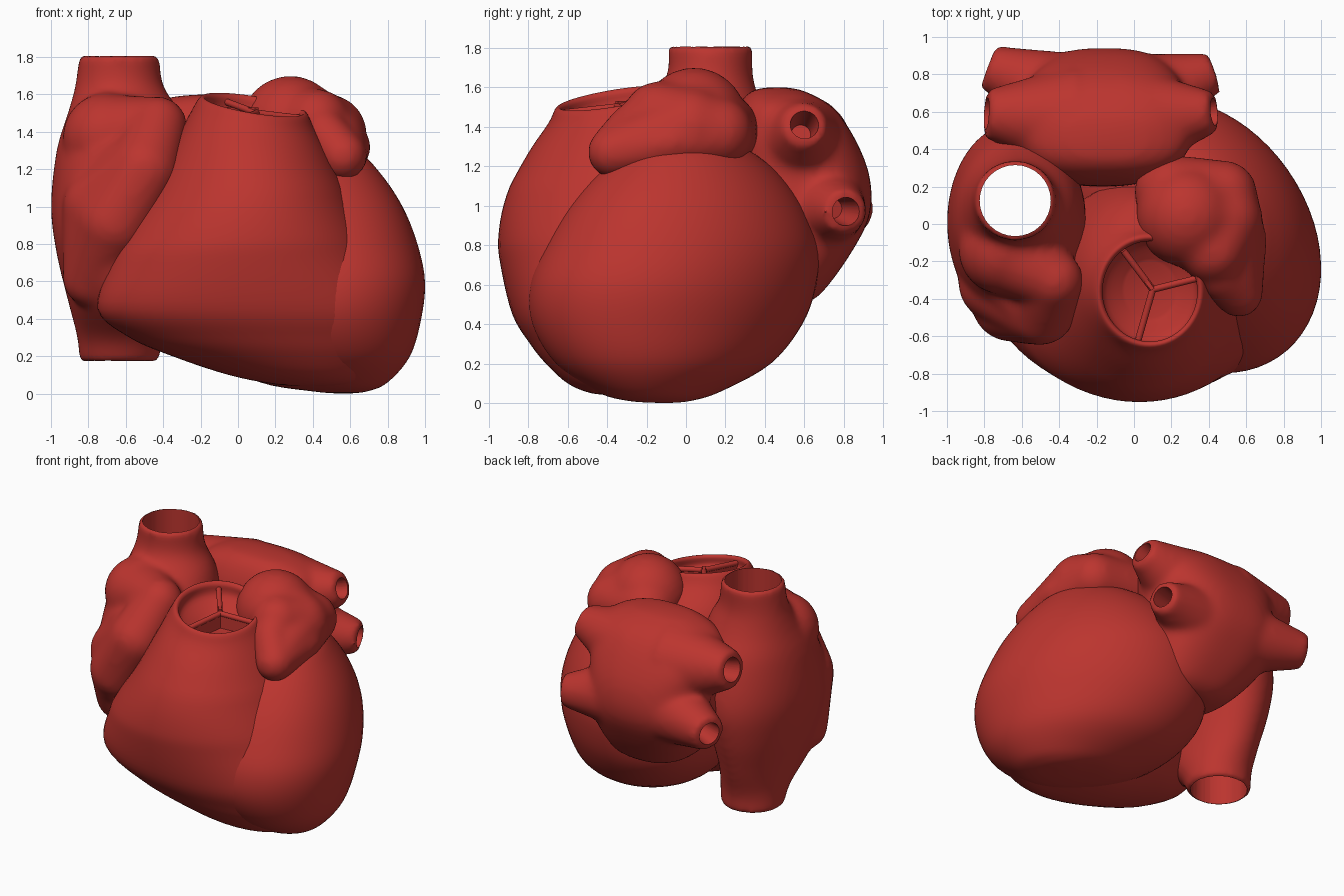
import bpy
import bmesh
import math
from mathutils import Matrix, Vector

cube = bpy.data.objects.get("Cube")
if cube:
    bpy.data.objects.remove(cube, do_unlink=True)

red = bpy.data.materials.new("muscle red")
red.use_nodes = True
red.diffuse_color = (0.5, 0.035, 0.028, 1)
red.node_tree.nodes["Principled BSDF"].inputs["Base Color"].default_value = red.diffuse_color

SIDES = 64
STEPS = 5


def spline(p, q, r, s, t):
    """Catmull-Rom blend between q and r."""
    return [0.5 * (2 * b + (c - a) * t + (2 * a - 5 * b + 4 * c - d) * t * t
                   + (3 * b - a - 3 * c + d) * t ** 3)
            for a, b, c, d in zip(p, q, r, s)]


def loft(bm, rings, skew=0.0, power=1.0):
    """Closed body through oval rings given as (z, x min, x max, y min, y max)."""
    levels = []
    last = len(rings) - 1
    for i in range(last):
        p, q, r, s = (rings[max(0, min(last, i + k))] for k in (-1, 0, 1, 2))
        levels += [spline(p, q, r, s, k / STEPS) for k in range(STEPS)]
    levels.append(rings[last])
    loops = []
    for z, left, right, front, back in levels:
        rx = (right - left) / 2 / math.sqrt(1 + skew * skew)
        ry = (back - front) / 2
        loop = []
        for k in range(SIDES):
            a = math.tau * k / SIDES
            c, s = (math.copysign(abs(f(a)) ** power, f(a)) for f in (math.cos, math.sin))
            loop.append(bm.verts.new(((left + right) / 2 + rx * (c - skew * s),
                                      (front + back) / 2 + ry * s, z)))
        loops.append(loop)
    for low, high in zip(loops, loops[1:]):
        for k in range(SIDES):
            n = (k + 1) % SIDES
            bm.faces.new((low[k], low[n], high[n], high[k]))
    bm.faces.new(reversed(loops[0]))
    bm.faces.new(loops[-1])


def rod(bm, a, b, ra, rb):
    """Flat-ended tapered tube from a to b."""
    a, b = Vector(a), Vector(b)
    turn = (b - a).to_track_quat("Z", "Y").to_matrix().to_4x4()
    bmesh.ops.create_cone(bm, cap_ends=True, segments=32, radius1=ra, radius2=rb,
                          depth=(b - a).length,
                          matrix=Matrix.Translation((a + b) / 2) @ turn)


def limb(bm, balls):
    """Rounded chain through balls given as (position, radius)."""
    for pos, radius in balls:
        bmesh.ops.create_uvsphere(bm, u_segments=24, v_segments=16, radius=radius,
                                  matrix=Matrix.Translation(pos))
    for (a, ra), (b, rb) in zip(balls, balls[1:]):
        rod(bm, a, b, ra, rb)


def make(name, bm, fuse=0, soften=6, holes=()):
    """Turn a bmesh into a finished object: fuse the pieces, soften, bore holes."""
    bmesh.ops.recalc_face_normals(bm, faces=bm.faces[:])
    mesh = bpy.data.meshes.new(name)
    bm.to_mesh(mesh)
    bm.free()
    obj = bpy.data.objects.new(name, mesh)
    bpy.context.scene.collection.objects.link(obj)
    if fuse:
        remesh = obj.modifiers.new("fuse", "REMESH")
        remesh.mode = "VOXEL"
        remesh.voxel_size = fuse
        smooth = obj.modifiers.new("soften", "SMOOTH")
        smooth.factor = 0.5
        smooth.iterations = soften
    cutters = []
    for hole in holes:
        drill = bmesh.new()
        rod(drill, *hole)
        cutter = make("drill", drill)
        cutter.hide_render = True
        cutters.append(cutter)
        cut = obj.modifiers.new("bore", "BOOLEAN")
        cut.operation = "DIFFERENCE"
        cut.solver = "EXACT"
        cut.object = cutter
    if obj.modifiers:
        graph = bpy.context.evaluated_depsgraph_get()
        baked = bpy.data.meshes.new_from_object(obj.evaluated_get(graph))
        obj.modifiers.clear()
        obj.data = baked
    for cutter in cutters:
        bpy.data.objects.remove(cutter, do_unlink=True)
    obj.data.materials.clear()
    obj.data.materials.append(red)
    obj.data.shade_smooth()
    obj.data.set_sharp_from_angle(angle=math.radians(45))
    return obj


# Left ventricle: a leaning egg
bm = bmesh.new()
loft(bm, [(0, .55, .58, -.12, -.09), (.012, .4, .69, -.3, .03), (.06, .12, .8, -.46, .18),
          (.2, -.16, .92, -.66, .43), (.4, -.33, .98, -.78, .59), (.6, -.36, 1, -.79, .66),
          (.8, -.32, .96, -.71, .67), (1, -.22, .88, -.59, .59), (1.18, -.08, .76, -.43, .45),
          (1.3, .1, .63, -.25, .28), (1.35, .3, .4, 0, .08)], skew=.24)
make("left_ventricle", bm)

# Right ventricle: wraps the front and ends in an open outflow cup
bm = bmesh.new()
loft(bm, [(.04, .35, .45, -.35, -.25), (.05, .2, .64, -.48, -.15), (.1, -.05, .74, -.6, -.05),
          (.2, -.35, .82, -.71, .02), (.3, -.58, .86, -.79, .06), (.45, -.75, .86, -.88, .1),
          (.7, -.68, .73, -.94, .15), (.85, -.6, .67, -.95, .18), (1.05, -.48, .59, -.91, .24),
          (1.3, -.34, .49, -.8, .16), (1.46, -.25, .41, -.7, -.01), (1.54, -.2, .37, -.66, -.06),
          (1.53, -.17, .34, -.63, -.09), (1.46, -.16, .33, -.62, -.1),
          (1.4, -.05, .22, -.5, -.2)])
for v in bm.verts:
    lean = max(0, min(1, (v.co.z - 1.1) / .4))
    v.co.z += lean * (.16 * (v.co.y + .36) - .16 * (v.co.x - .08))
make("right_ventricle", bm)

# Three-part valve inside the cup
bm = bmesh.new()
hub = Vector((.1, -.35, 1.5))
for degrees, reach in ((127, .26), (14, .24), (254, .28)):
    a = math.radians(degrees)
    dx, dy = math.cos(a) * reach, math.sin(a) * reach
    tip = hub + Vector((dx, dy, .16 * (dy - dx)))
    rod(bm, hub, tip, .018, .018)
    wall = Matrix.Translation((hub + tip) / 2 - Vector((0, 0, .06)))
    wall = wall @ Matrix.Rotation(a, 4, "Z") @ Matrix.Diagonal((reach, .022, .12, 1))
    bmesh.ops.create_cube(bm, size=1, matrix=wall)
make("outflow_valve", bm)

# Right atrium with both great veins and its front ear
bm = bmesh.new()
loft(bm, [(.17, -.85, -.42, -.08, .34), (.3, -.86, -.41, -.16, .35), (.5, -.91, -.4, -.41, .42),
          (.75, -.97, -.35, -.52, .5), (1, -1, -.27, -.52, .54), (1.3, -.97, -.26, -.42, .48),
          (1.5, -.91, -.31, -.22, .39), (1.65, -.87, -.4, -.1, .34),
          (1.81, -.85, -.42, -.09, .34)])
ear = [((-.43, -.3, 1.43), .16), ((-.5, -.46, 1.2), .19), ((-.66, -.42, .92), .21),
       ((-.78, -.26, .62), .16)]
limb(bm, ear)
# Broad web from the ear back to the outer wall
for pos, radius in ear[:3]:
    limb(bm, [(pos, radius), ((-.7, -.14, pos[2] - .06), .24)])
limb(bm, [ear[1], ((-.74, -.32, 1), .2), ear[3]])
make("right_atrium", bm, fuse=.022, soften=14,
     holes=[((-.635, .125, 0), (-.635, .125, 2), .19, .19)])

# Left atrium: a pillow drawn out into four lung veins
bm = bmesh.new()
loft(bm, [(.5, -.2, .1, .3, .6), (.56, -.36, .22, .2, .69), (.75, -.53, .28, .2, .83),
          (.95, -.62, .3, .2, .93), (1.15, -.6, .29, .2, .93), (1.35, -.64, .31, .21, .85),
          (1.5, -.56, .27, .26, .74), (1.58, -.38, .1, .33, .6), (1.6, -.2, -.1, .42, .5)],
     power=.78)
holes = []
for start, end, size, radius in (((-.35, .56, 1.29), (-.79, .59, 1.36), .29, .13),
                                 ((.02, .56, 1.3), (.43, .6, 1.41), .28, .11),
                                 ((-.3, .66, 1), (-.78, .84, .98), .26, .12),
                                 ((-.02, .66, 1), (.43, .81, .97), .26, .11)):
    rod(bm, start, end, size, radius)
    start, end = Vector(start), Vector(end)
    holes.append((end.lerp(start, .45), end.lerp(start, -.2), radius * .45, radius * .75))
make("left_atrium", bm, fuse=.022, soften=12, holes=holes)

# Left ear: a broad flap folded over the left shoulder
bm = bmesh.new()
root, shoulder, back = ((.28, .04, 1.43), .27), ((.48, .02, 1.39), .21), ((.48, .16, 1.37), .18)
crest, tip = ((.46, -.27, 1.39), .13), ((.56, -.37, 1.27), .13)
bridge, side = ((.42, -.14, 1.45), .18), ((.58, -.08, 1.32), .13)
limb(bm, [root, shoulder, tip, crest, bridge, root, back, shoulder, bridge, side, tip])
limb(bm, [((.2, .17, 1.38), .2), back, side, crest])
make("left_ear", bm, fuse=.022, soften=12)
